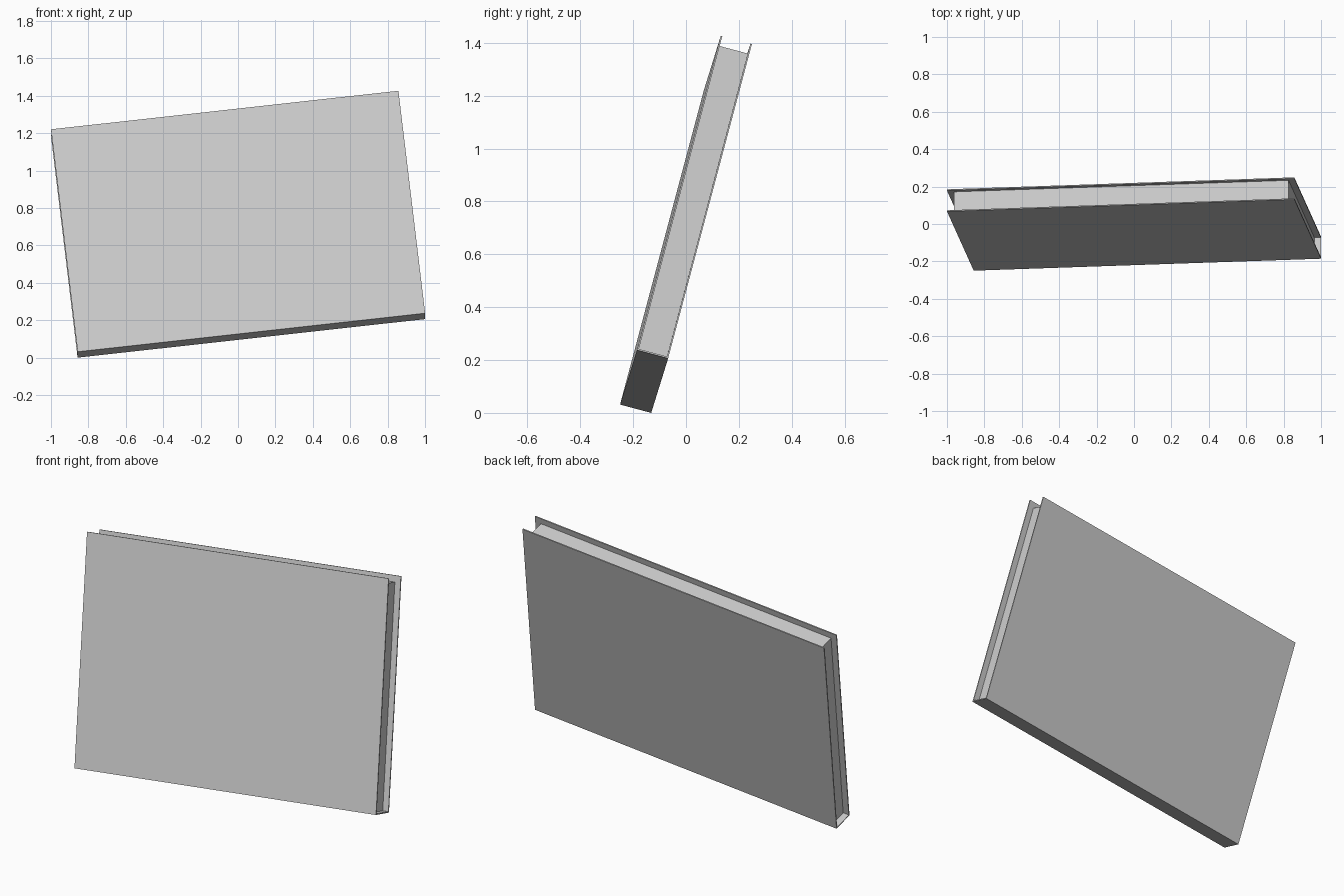
import bpy
from mathutils import Vector, Matrix

if "Cube" in bpy.data.objects:
    bpy.data.objects.remove(bpy.data.objects["Cube"])

# Book's own axes: u along the spine, v from spine to fore edge, w through thickness
L, H, D = 1.870, 1.239, 0.122
T, INSET = 0.006, 0.035
u = Vector((1.858, 0.064, 0.206)).normalized()
v = Vector((-0.142, 0.317, 1.189))
v = (v - u * v.dot(u)).normalized()
w = v.cross(u).normalized()
if w.y < 0:
    w = -w

# Centre on x/y and rest the lowest corner on z = 0
corners = [u * a + v * b + w * c for a in (0, L) for b in (0, H) for c in (0, D)]
lo = Vector([min(p[i] for p in corners) for i in range(3)])
hi = Vector([max(p[i] for p in corners) for i in range(3)])
origin = Vector((-(lo.x + hi.x) / 2, -(lo.y + hi.y) / 2, -lo.z))

# Right-handed frame: u, w (depth), v (height)
frame = Matrix((u, w, v)).transposed().to_4x4()


def box(name, a, b, c):
    """Box spanning ranges a, b, c along the book's u, v, w axes."""
    bpy.ops.mesh.primitive_cube_add(size=1)
    ob = bpy.context.object
    ob.name = name
    mid = u * sum(a) / 2 + v * sum(b) / 2 + w * sum(c) / 2
    size = Matrix.Diagonal((a[1] - a[0], c[1] - c[0], b[1] - b[0], 1))
    ob.matrix_world = Matrix.Translation(origin + mid) @ frame @ size
    return ob


# Covers and spine
box("front_cover", (0, L), (0, H), (0, T))
box("back_cover", (0, L), (0, H), (D - T, D))
box("spine", (0, L), (0, T), (T, D - T))

# Page block, set back from the three open edges
box("pages", (INSET, L - INSET), (T, H - INSET), (T, D - T))
